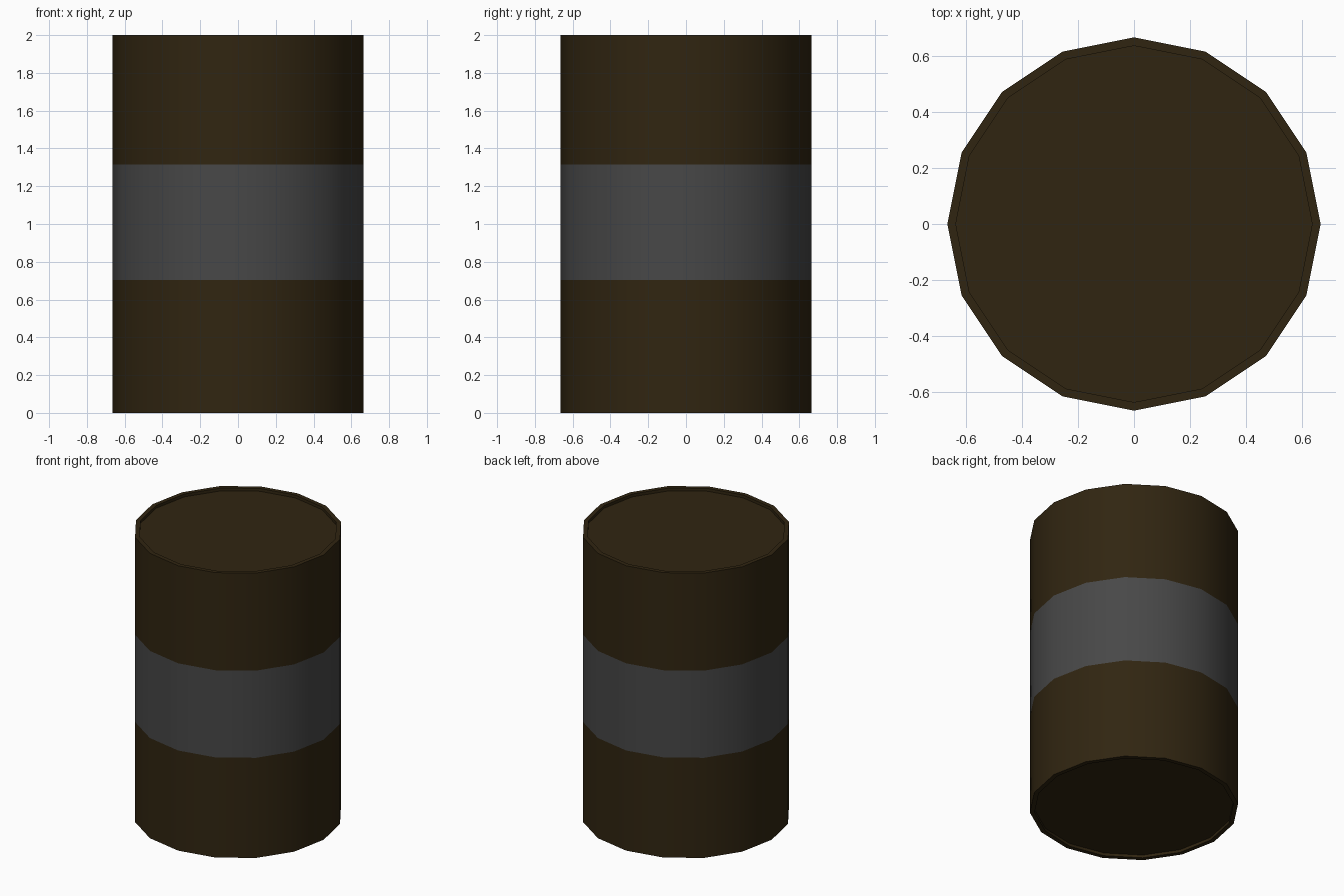
import bpy, bmesh, math

if "Cube" in bpy.data.objects:
    bpy.data.objects.remove(bpy.data.objects["Cube"])

SIDES, R, RIM, DEPTH = 16, 0.665, 0.635, 0.02


def material(name, rgb):
    m = bpy.data.materials.new(name)
    m.diffuse_color = (*rgb, 1)
    m.use_nodes = True
    m.node_tree.nodes["Principled BSDF"].inputs["Base Color"].default_value = m.diffuse_color
    return m


brown = material("dark brown", (0.030, 0.0185, 0.0055))
gray = material("gray band", (0.064, 0.064, 0.064))

# Profile of (radius, height): recessed base, wall with band cuts, recessed lid
profile = [(RIM, DEPTH), (RIM, 0), (R, 0), (R, 0.703), (R, 1.315),
           (R, 2), (RIM, 2), (RIM, 2 - DEPTH)]

bm = bmesh.new()
rings = []
for r, z in profile:
    rings.append([bm.verts.new((r * math.cos(i * math.tau / SIDES),
                                r * math.sin(i * math.tau / SIDES), z))
                  for i in range(SIDES)])
for a, b in zip(rings, rings[1:]):
    for i in range(SIDES):
        j = (i + 1) % SIDES
        bm.faces.new((a[i], a[j], b[j], b[i]))

# Base and lid
bm.faces.new(rings[0][::-1])
bm.faces.new(rings[-1])

# Gray band around the middle of the wall
for f in bm.faces:
    z = f.calc_center_median().z
    f.material_index = 1 if 0.7 < z < 1.32 else 0

mesh = bpy.data.meshes.new("barrel")
bm.to_mesh(mesh)
bm.free()
mesh.materials.append(brown)
mesh.materials.append(gray)
barrel = bpy.data.objects.new("barrel", mesh)
bpy.context.collection.objects.link(barrel)

# Smooth wall, sharp rims
bpy.context.view_layer.objects.active = barrel
barrel.select_set(True)
bpy.ops.object.shade_smooth_by_angle(angle=math.radians(35))
